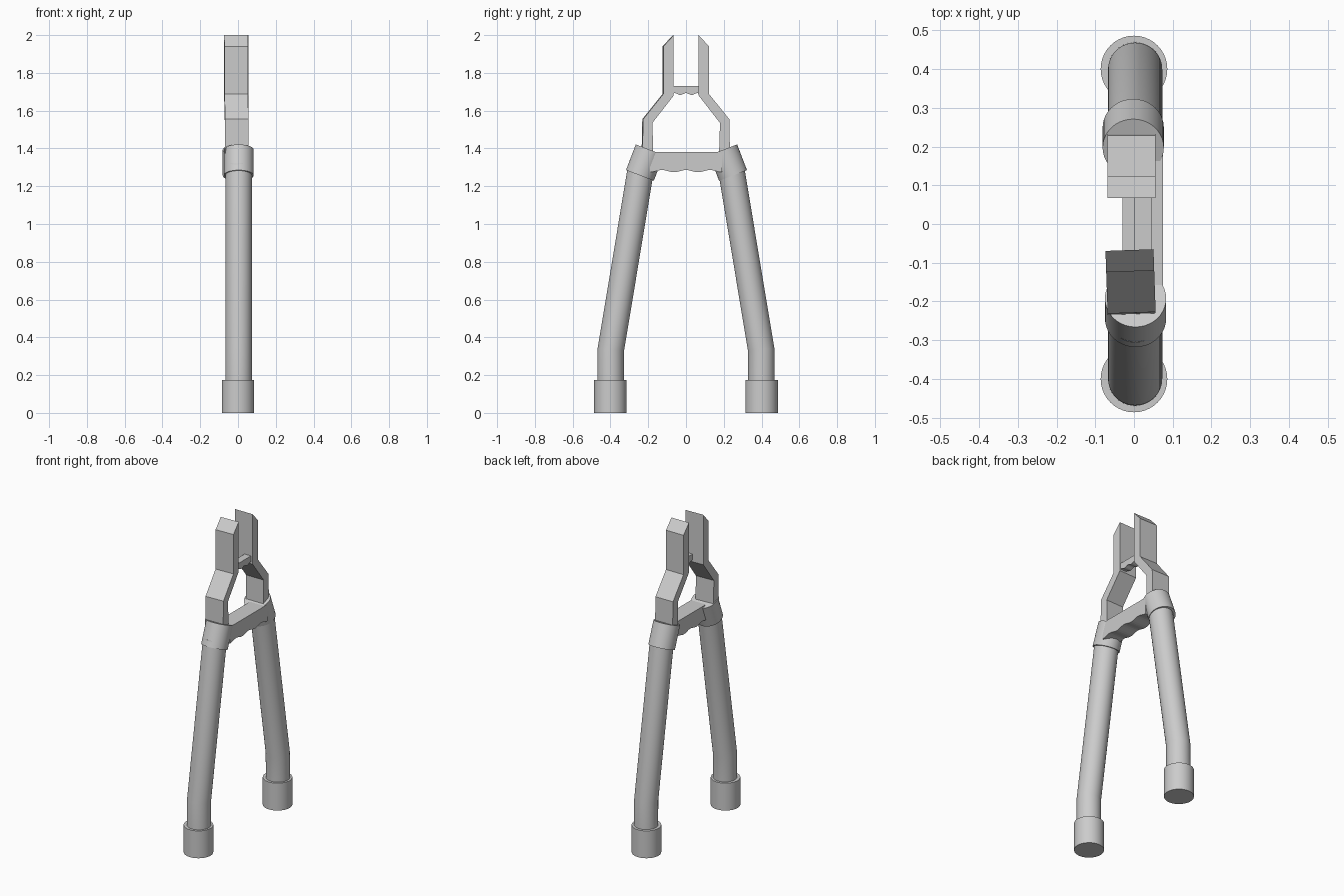
import bpy, bmesh, math
from mathutils import Vector, Matrix

if "Cube" in bpy.data.objects:
    bpy.data.objects.remove(bpy.data.objects["Cube"])


def finish(bm, name, smooth):
    bmesh.ops.recalc_face_normals(bm, faces=bm.faces)
    me = bpy.data.meshes.new(name)
    bm.to_mesh(me)
    bm.free()
    ob = bpy.data.objects.new(name, me)
    bpy.context.collection.objects.link(ob)
    if smooth:
        bpy.ops.object.select_all(action='DESELECT')
        ob.select_set(True)
        bpy.context.view_layer.objects.active = ob
        bpy.ops.object.shade_smooth_by_angle(angle=math.radians(30))
    return ob


def tube(name, x, path, r, n=40):
    """Round capped tube along a (y, z) path, mitred at the bends."""
    bm = bmesh.new()
    pts = [Vector(p) for p in path]
    rings = []
    for i, p in enumerate(pts):
        a = (p - pts[i - 1]).normalized() if i else (pts[1] - p).normalized()
        b = (pts[i + 1] - p).normalized() if i < len(pts) - 1 else a
        t = (a + b).normalized()
        w = r / t.dot(a)
        ring = []
        for k in range(n):
            c, s = math.cos(math.tau * k / n), math.sin(math.tau * k / n)
            ring.append(bm.verts.new((x + r * c, p.x + w * s * t.y, p.y - w * s * t.x)))
        rings.append(ring)
    for lo, hi in zip(rings, rings[1:]):
        for k in range(n):
            j = (k + 1) % n
            bm.faces.new((lo[k], lo[j], hi[j], hi[k]))
    bm.faces.new(rings[0])
    bm.faces.new(rings[-1])
    return finish(bm, name, True)


def plate(name, profile, x0, x1, turn=0, pivot=(0, 0, 0)):
    """Extrude a (y, z) profile from x0 to x1, optionally turned about z."""
    bm = bmesh.new()
    face = bm.faces.new([bm.verts.new((x0, y, z)) for y, z in profile])
    ext = bmesh.ops.extrude_face_region(bm, geom=[face])
    moved = [g for g in ext['geom'] if isinstance(g, bmesh.types.BMVert)]
    bmesh.ops.translate(bm, verts=moved, vec=(x1 - x0, 0, 0))
    bmesh.ops.rotate(bm, verts=bm.verts, cent=pivot,
                     matrix=Matrix.Rotation(math.radians(turn), 3, 'Z'))
    return finish(bm, name, False)


def scalloped_bar(name, half, top, bottom, wave, x0, x1):
    """Cross bar with a gently rippled underside."""
    ys = [half - 2 * half * i / 24 for i in range(25)]
    under = [(y, bottom - wave * math.cos(y / half * math.tau * 1.5 + math.pi)) for y in ys]
    return plate(name, [(-half, top), (half, top)] + under, x0, x1)


arm = [(0.233, 1.37), (0.229, 1.555), (0.122, 1.688), (0.122, 1.94), (0.067, 2.0),
       (0.067, 1.68), (0.18, 1.535), (0.175, 1.37)]

for s, side in ((-1, "front"), (1, "back")):
    # foot, bent leg and the angled collar on top of it
    tube(side + "_foot", 0, [(s * 0.4, 0), (s * 0.4, 0.175)], 0.086)
    tube(side + "_leg", 0.003, [(s * 0.4, 0.1), (s * 0.398, 0.335), (s * 0.236, 1.31)], 0.07)
    shift = 0.005 if s > 0 else 0
    tube(side + "_collar", -0.002 if s > 0 else 0.004,
         [(s * (0.244 + shift), 1.257), (s * (0.192 + shift), 1.393)], 0.079)
    # cranked fork arm with bevelled tip
    plate(side + "_arm", [(s * y, z) for y, z in arm], -0.068, 0.056,
          2 if s < 0 else 0, (0, -0.23, 0))

# cross bars between collars and between arms
scalloped_bar("lower_cross_bar", 0.19, 1.38, 1.28, 0.006, -0.03, 0.075)
scalloped_bar("upper_cross_bar", 0.09, 1.73, 1.688, 0.005, 0.0, 0.045)
